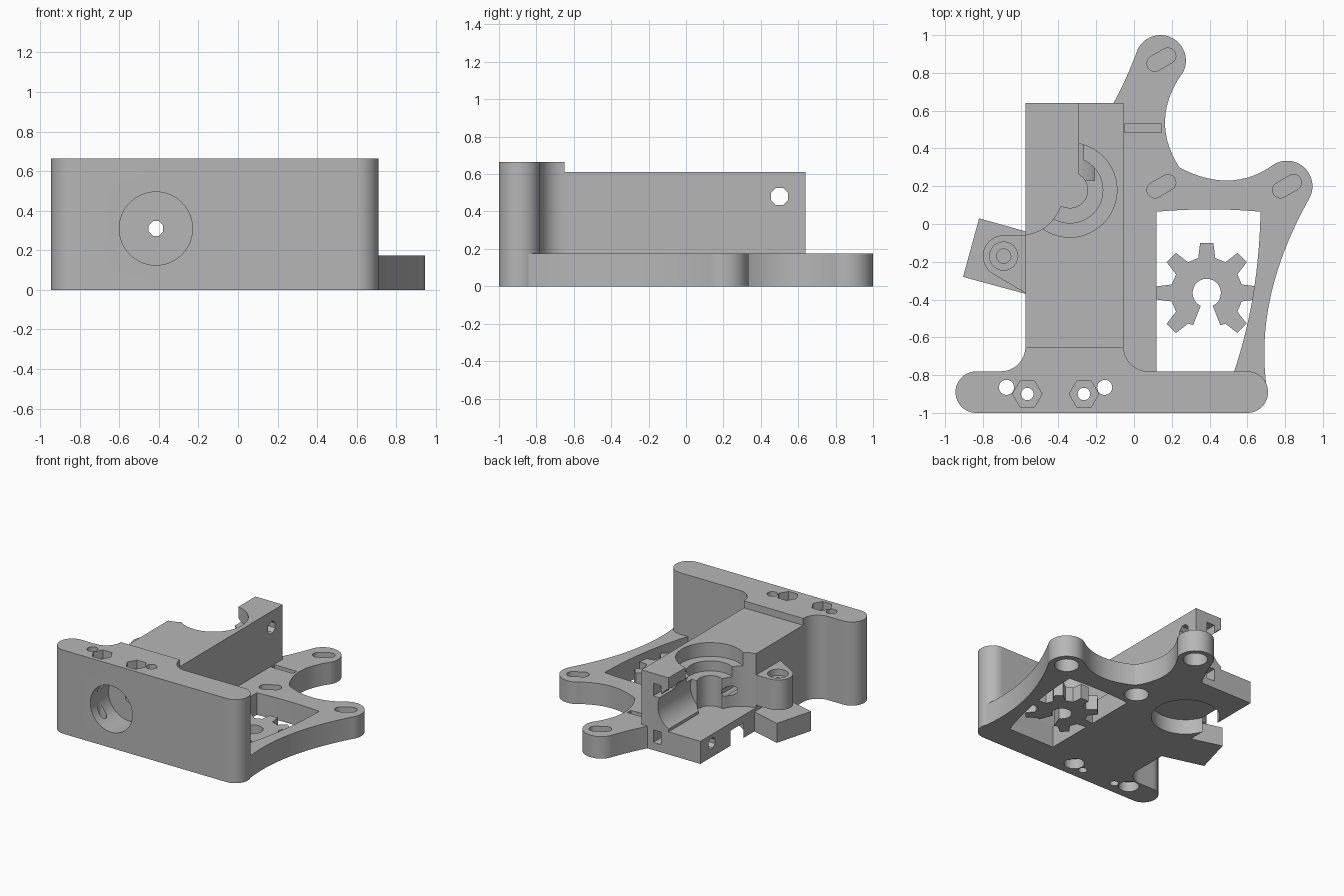
import bpy, bmesh
from math import cos, sin, radians, hypot
from mathutils import Vector

if "Cube" in bpy.data.objects:
    bpy.data.objects.remove(bpy.data.objects["Cube"], do_unlink=True)

grey = bpy.data.materials.new("plain grey")
grey.use_nodes = True
grey.diffuse_color = (0.47, 0.47, 0.47, 1)
grey.node_tree.nodes["Principled BSDF"].inputs["Base Color"].default_value = grey.diffuse_color


def arc(cx, cy, r, a0=0, a1=360, n=24):
    full = abs(a1 - a0) == 360
    count = n if full else n + 1
    angles = [radians(a0 + (a1 - a0) * i / n) for i in range(count)]
    return [(cx + r * cos(a), cy + r * sin(a)) for a in angles]


def bez(a, b, c, n=14):
    a, b, c = Vector(a), Vector(b), Vector(c)
    ts = [i / n for i in range(n + 1)]
    return [tuple(a * (1 - t) ** 2 + b * 2 * t * (1 - t) + c * t * t) for t in ts]


def rect(x0, x1, y0, y1):
    return [(x0, y0), (x1, y0), (x1, y1), (x0, y1)]


def slot(cx, cy, half, r, angle):
    dx, dy = half * cos(radians(angle)), half * sin(radians(angle))
    return (arc(cx + dx, cy + dy, r, angle - 90, angle + 90, 10)
            + arc(cx - dx, cy - dy, r, angle + 90, angle + 270, 10))


def prism(name, outline, lo, hi, axis="z"):
    """Extrude a 2D outline along an axis."""
    place = {"z": lambda p, h: (p[0], p[1], h),
             "y": lambda p, h: (p[0], h, p[1]),
             "x": lambda p, h: (h, p[0], p[1])}[axis]
    pts = [p for i, p in enumerate(outline)
           if hypot(p[0] - outline[i - 1][0], p[1] - outline[i - 1][1]) > 1e-4]
    bm = bmesh.new()
    rings = [[bm.verts.new(place(p, h)) for p in pts] for h in (lo, hi)]
    for ring in rings:
        bm.faces.new(ring)
    for i in range(len(pts)):
        bm.faces.new((rings[0][i - 1], rings[0][i], rings[1][i], rings[1][i - 1]))
    bmesh.ops.recalc_face_normals(bm, faces=bm.faces)
    mesh = bpy.data.meshes.new(name)
    bm.to_mesh(mesh)
    bm.free()
    mesh.materials.append(grey)
    obj = bpy.data.objects.new(name, mesh)
    bpy.context.collection.objects.link(obj)
    return obj


cutters = []


def cutter(outline, lo, hi, axis="z"):
    obj = prism("cutter", outline, lo, hi, axis)
    obj.hide_render = True
    cutters.append(obj)
    return obj


def finish(obj, cuts=()):
    bpy.ops.object.select_all(action="DESELECT")
    obj.select_set(True)
    bpy.context.view_layer.objects.active = obj
    for cut in cuts:
        mod = obj.modifiers.new("cut", "BOOLEAN")
        mod.operation, mod.solver, mod.object = "DIFFERENCE", "EXACT", cut
        bpy.ops.object.modifier_apply(modifier=mod.name)
    bpy.ops.object.shade_smooth_by_angle(angle=radians(30))


BASE_H, BLOCK_H, WALL_H = 0.175, 0.61, 0.665
AX, AY = -0.34, 0.18      # drive shaft axis
FX, FZ = -0.415, 0.31     # filament axis

# Cutters shared by the block and the base plate
motor_recess = cutter(arc(AX, AY, 0.25, n=48), -0.1, 0.12)
bolt_top = cutter(arc(0.5, 0.48, 0.05, 22.5, 382.5, 8), -0.8, 0.3, "x")
bolt_low = cutter(arc(0.5, 0.11, 0.045, 22.5, 382.5, 8), -0.8, -0.06, "x")
nut_slots = [cutter(rect(-0.23, -0.16, z - 0.05, z + 0.05), 0.45, 0.8, "y") for z in (0.11, 0.48)]
filament_hole = cutter(arc(FX, FZ, 0.04, 22.5, 382.5, 8), -1.2, 0.3, "y")

# Base plate with two mounting arms and a window
outline = [(-0.1, -0.85)]
outline += bez((0.7, -0.85), (0.64, -0.38), (0.925, 0.13))
outline += arc(0.81, 0.2, 0.135, -30, 135)
outline += bez((0.72, 0.3), (0.5, 0.16), (0.24, 0.3))
outline += bez((0.24, 0.3), (0.08, 0.55), (0.257, 0.8))
outline += arc(0.14, 0.865, 0.135, -29, 155)
outline += bez((0.018, 0.92), (-0.05, 0.74), (-0.115, 0.63))
base = prism("base_plate", outline, 0, BASE_H)
window = [(0.12, -0.78)] + bez((0.53, -0.78), (0.66, -0.4), (0.67, 0.065))
window += bez((0.67, 0.065), (0.4, 0.09), (0.12, 0.065))
base_cuts = [motor_recess, bolt_low, cutter(window, -0.1, 0.4),
             cutter(rect(-0.05, 0.145, 0.485, 0.53), 0.04, 0.4)]
for x, y in ((0.145, 0.87), (0.145, 0.2), (0.81, 0.2)):
    base_cuts.append(cutter(slot(x, y, 0.04, 0.042, 30), 0.12, 0.4))
    base_cuts.append(cutter(arc(x, y, 0.09), -0.1, 0.105))
finish(base, base_cuts)

# Main block, cut open around the drive shaft
block = prism("main_block", rect(-0.575, -0.055, -0.66, 0.64), 0, BLOCK_H)
opening = [(-0.295, 0.8), (-0.295, 0.18), (-0.37, 0.11)]
opening += bez((-0.39, 0.09), (-0.45, -0.05), (-0.6, -0.06)) + [(-0.8, -0.06), (-0.8, 0.8)]
block_cuts = [
    cutter(opening, 0.18, 0.9),
    cutter(arc(AX, AY, 0.25, n=48), 0.5, 0.9),
    cutter(arc(AX, AY, 0.175, n=40), 0.42, 0.9),
    cutter(arc(AX, AY, 0.095, n=32), 0.18, 0.9),
    cutter(arc(-0.38, 0.361, 0.18, n=40), 0.23, 0.8, "y"),
    motor_recess, bolt_top, bolt_low, filament_hole] + nut_slots
finish(block, block_cuts)

# Tall front wall with rounded ends and fillets towards the block
wall_shape = arc(-0.835, -0.89, 0.11, 90, 270) + arc(0.6, -0.89, 0.11, -90, 90)
wall_shape += arc(0.075, -0.65, 0.13, 270, 180, 12) + arc(-0.705, -0.65, 0.13, 0, -90, 12)
wall = prism("front_wall", wall_shape, 0, WALL_H)
wall_cuts = [cutter(arc(FX, FZ, 0.185, n=48), -1.2, -0.77, "y"), filament_hole]
for side in (-1, 1):
    x = FX + side * 0.26
    wall_cuts.append(cutter(arc(x, -0.865, 0.04), -0.1, 0.9))
    wall_cuts.append(cutter(arc(x, -0.865, 0.075), -0.1, 0.08))
    x = FX + side * 0.15
    wall_cuts.append(cutter(arc(x, -0.9, 0.033), -0.1, 0.9))
    wall_cuts.append(cutter(arc(x, -0.9, 0.078, n=6), 0.6, 0.9))
finish(wall, wall_cuts)

# Hinge boss and the angled foot under it
boss_shape = [(-0.5, -0.06)] + arc(-0.69, -0.17, 0.11, 90, 238) + [(-0.5, -0.41)]
boss = prism("hinge_boss", boss_shape, 0.2, 0.44)
finish(boss, [cutter(arc(-0.69, -0.17, 0.075), 0.39, 0.6),
              cutter(arc(-0.69, -0.17, 0.038), 0.1, 0.6)])
finish(prism("hinge_foot", [(-0.82, 0.03), (-0.905, -0.28), (-0.5, -0.39), (-0.5, -0.06)], 0, 0.155))

# Toothed emblem shape in the window: open ring with seven square teeth
GX, GY, ROOT, TIP, BORE = 0.385, -0.365, 0.185, 0.265, 0.075
gear = []
for k in range(7):
    a = -135 + 0 + 45 * k if k else -135
    a = -45 + 45 * k
    u = Vector((cos(radians(a)), sin(radians(a))))
    v = Vector((-u.y, u.x))
    c = Vector((GX, GY))
    gear += [tuple(c + u * r + v * w) for r, w in
             ((ROOT, -0.045), (TIP, -0.035), (TIP, 0.035), (ROOT, 0.045))]
gear += arc(GX, GY, ROOT, 247, 247.5, 1)[:1]
gear += arc(GX, GY, BORE, 245, -65, 24)
gear += arc(GX, GY, ROOT, -67, -66, 1)[:1]
finish(prism("toothed_ring", gear, 0, 0.12))

for obj in cutters:
    bpy.data.objects.remove(obj, do_unlink=True)
